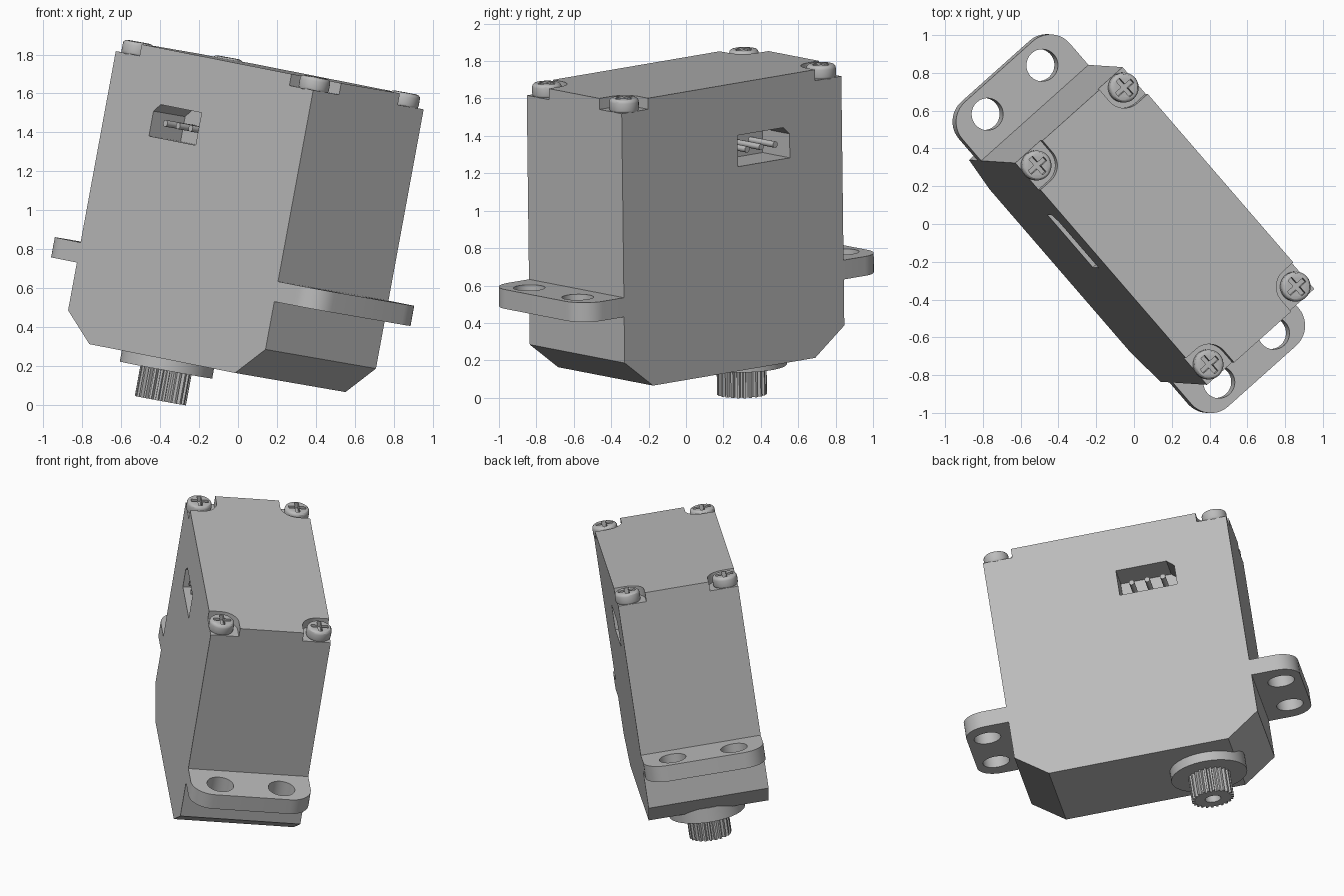
import bpy, bmesh, math
from mathutils import Matrix, Vector

cube = bpy.data.objects.get("Cube")
if cube:
    bpy.data.objects.remove(cube, do_unlink=True)

grey = bpy.data.materials.new("plain grey")
grey.use_nodes = True
grey.diffuse_color = (0.5, 0.5, 0.5, 1)
grey.node_tree.nodes["Principled BSDF"].inputs["Base Color"].default_value = grey.diffuse_color

# Case frame: u runs along the case, v across it, w up the case (tilted in the world)
w = Vector((0.184, -0.012, 1)).normalized()
u = Vector((0.649, -0.751, -0.1285))
u = (u - w * u.dot(w)).normalized()
v = w.cross(u)
TILT = Matrix((u, v, w)).transposed().to_4x4()

U0, U1 = -0.883, 0.682
V0, V1 = -0.484, 0.284
UM, VM = (U0 + U1) / 2, (V0 + V1) / 2
BOTTOM, SEAM_LOW, SEAM_HIGH, TOP = 0.166, 0.62, 1.275, 1.73
parts = []


def prism(name, points, lo, hi, axis="w", part=True):
    """Extrude a closed outline along w, or along v when the outline is (u, w)."""
    bm = bmesh.new()
    place = (lambda a, b, t: (a, b, t)) if axis == "w" else (lambda a, b, t: (a, t, b))
    face = bm.faces.new([bm.verts.new(place(a, b, lo)) for a, b in points])
    new = bmesh.ops.extrude_face_region(bm, geom=[face])["geom"]
    step = Vector(place(0, 0, hi - lo))
    bmesh.ops.translate(bm, verts=[g for g in new if isinstance(g, bmesh.types.BMVert)], vec=step)
    bmesh.ops.recalc_face_normals(bm, faces=bm.faces)
    mesh = bpy.data.meshes.new(name)
    bm.to_mesh(mesh)
    bm.free()
    obj = bpy.data.objects.new(name, mesh)
    bpy.context.collection.objects.link(obj)
    if part:
        mesh.materials.append(grey)
        parts.append(obj)
    return obj


def arc(cu, cv, r, start=0, end=360, n=32):
    closed = end - start == 360
    steps = n if closed else n + 1
    angles = [math.radians(start + (end - start) * i / n) for i in range(steps)]
    return [(cu + r * math.cos(a), cv + r * math.sin(a)) for a in angles]


def rect(a0, a1, b0, b1):
    return [(a0, b0), (a1, b0), (a1, b1), (a0, b1)]


def bake(obj):
    """Replace the mesh by its modified result."""
    graph = bpy.context.evaluated_depsgraph_get()
    mesh = bpy.data.meshes.new_from_object(obj.evaluated_get(graph))
    obj.modifiers.clear()
    obj.data = mesh


def cut(obj, cutters):
    for c in cutters:
        c.hide_render = True
        mod = obj.modifiers.new("cut", "BOOLEAN")
        mod.operation, mod.solver, mod.object = "DIFFERENCE", "EXACT", c
        bake(obj)
        bpy.data.objects.remove(c, do_unlink=True)


# Case in three stacked shells, the lowest chamfered at both ends
prism("gear_case", [(U0 + 0.21, BOTTOM), (U1 - 0.2, BOTTOM), (U1, 0.315), (U1, SEAM_LOW),
                    (U0, SEAM_LOW), (U0, 0.315)], V0, V1, "v")
prism("middle_case", rect(U0, U1, V0, V1), SEAM_LOW, SEAM_HIGH)
cap = prism("top_cap", rect(U0, U1, V0, V1), SEAM_HIGH, TOP)

# Connector sockets on both sides, with one cut corner
socket = [(-0.51, 1.2), (-0.14, 1.2), (-0.14, 1.445), (-0.465, 1.445), (-0.51, 1.405)]
DEPTH = 0.22
cut(cap, [prism("socket_cutter", socket, lo, hi, "v", False)
          for lo, hi in ((V0 - 0.1, V0 + DEPTH), (V1 - DEPTH, V1 + 0.1))])
for side, lo, hi in (("right", V0 + 0.02, V0 + DEPTH + 0.02), ("left", V1 - DEPTH - 0.02, V1 - 0.02)):
    for i in range(3):
        prism(f"{side}_pin_{i + 1}", arc(-0.425 + 0.1 * i, 1.355, 0.017, n=16), lo, hi, "v")

# Corner recesses with cross-head screws
R = 0.108
for su in (-1, 1):
    for sv in (-1, 1):
        cu, cv = UM + su * 0.702, VM + sv * 0.312
        corner = [(cu + su * (x - cu), cv + sv * (y - cv)) for x, y in
                  arc(cu, cv, R, 180, 270, 12) + [(cu + 0.2, cv - R), (cu + 0.2, cv + 0.2), (cu - R, cv + 0.2)]]
        cut(cap, [prism("recess_cutter", corner, 1.67, 1.9, part=False)])
        screw = prism("screw", arc(cu, cv, 0.079), 1.66, 1.738)
        bevel = screw.modifiers.new("rounded rim", "BEVEL")
        bevel.width, bevel.segments, bevel.limit_method = 0.02, 3, "ANGLE"
        bevel.angle_limit = math.radians(40)
        bake(screw)
        a, b = 0.055, 0.013
        cross = [(cu + x, cv + y) for x, y in
                 [(a, -b), (a, b), (b, b), (b, a), (-b, a), (-b, b),
                  (-a, b), (-a, -b), (-b, -b), (-b, -a), (b, -a), (b, -b)]]
        cut(screw, [prism("cross_cutter", cross, 1.7, 1.8, part=False)])

# Mounting ears with rounded outer corners and two holes each
EAR, ER = 0.292, 0.14
for name, end, s in (("front_ear", U1, 1), ("back_ear", U0, -1)):
    outline = [(0, V0)] + arc(EAR - ER, V0 + ER, ER, 270, 360, 10) \
        + arc(EAR - ER, V1 - ER, ER, 0, 90, 10) + [(0, V1)]
    ear = prism(name, [(end + s * x, y) for x, y in outline], 0.565, 0.67)
    cut(ear, [prism("hole_cutter", arc(end + s * 0.163, VM + d, 0.085), 0.4, 0.8, part=False)
              for d in (-0.196, 0.196)])

# Output collar and splined shaft with a bore
SU, TEETH = -0.486, 24
prism("output_collar", arc(SU, VM, 0.242, n=48), 0.105, 0.2)
spline = []
for i in range(TEETH):
    for k, r in ((0, 0.115), (0.35, 0.115), (0.5, 0.134), (0.85, 0.134)):
        ang = 2 * math.pi * (i + k) / TEETH
        spline.append((SU + r * math.cos(ang), VM + r * math.sin(ang)))
shaft = prism("output_shaft", spline, -0.055, 0.13)
cut(shaft, [prism("bore_cutter", arc(SU, VM, 0.05, n=24), -0.2, 0.07, part=False)])

# Tilt every part into place and shade
bpy.ops.object.select_all(action="DESELECT")
for obj in parts:
    obj.data.transform(TILT)
    obj.select_set(True)
bpy.context.view_layer.objects.active = parts[0]
bpy.ops.object.shade_smooth_by_angle(angle=math.radians(30))
